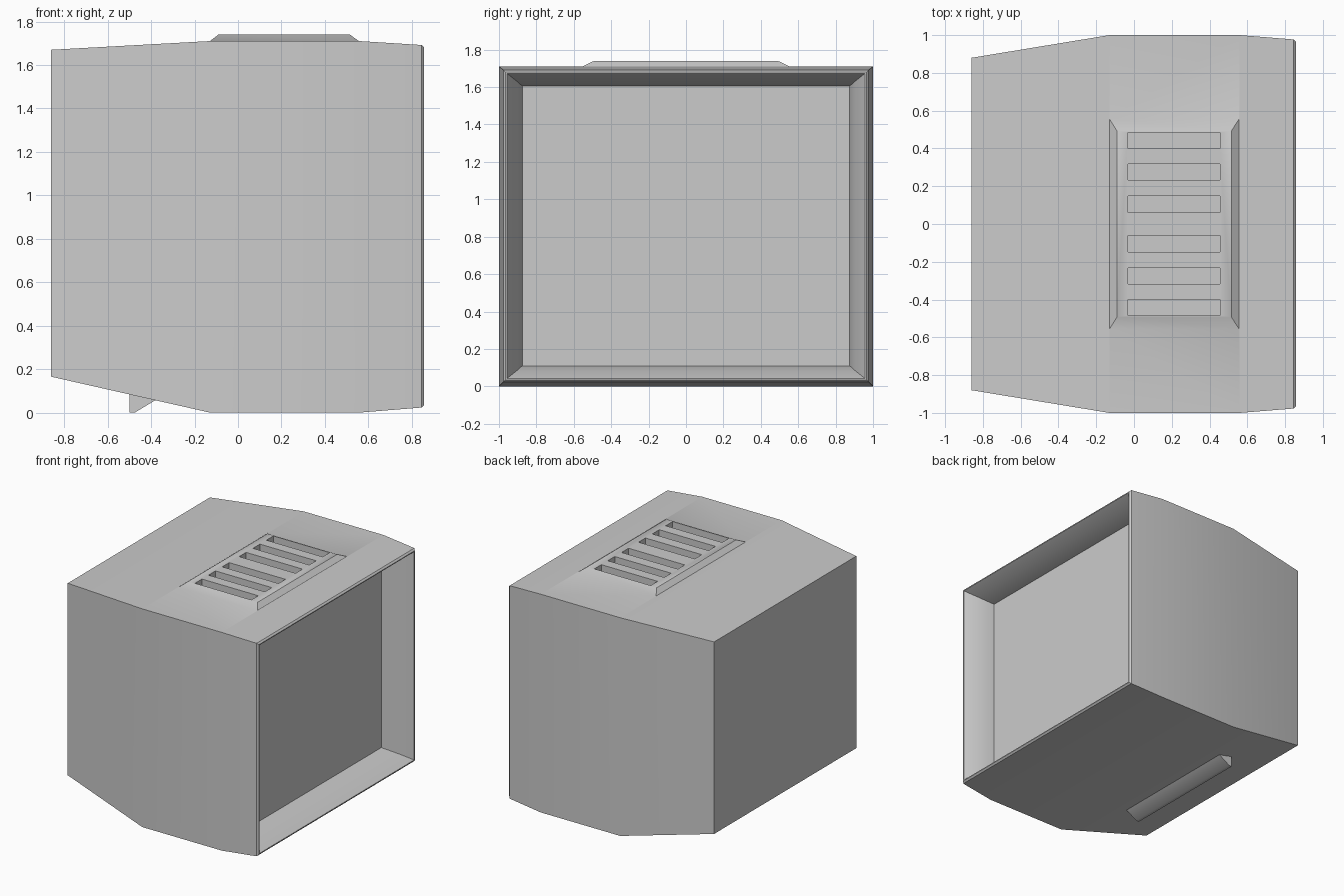
import bpy, bmesh, math

if "Cube" in bpy.data.objects:
    bpy.data.objects.remove(bpy.data.objects["Cube"])


def make_object(name, bm):
    bmesh.ops.recalc_face_normals(bm, faces=bm.faces)
    mesh = bpy.data.meshes.new(name)
    bm.to_mesh(mesh)
    bm.free()
    obj = bpy.data.objects.new(name, mesh)
    bpy.context.collection.objects.link(obj)
    return obj


def loft(name, loops):
    """Closed skin through a list of equally sized vertex loops."""
    bm = bmesh.new()
    rings = [[bm.verts.new(p) for p in loop] for loop in loops]
    for a, b in zip(rings, rings[1:]):
        n = len(a)
        for i in range(n):
            j = (i + 1) % n
            bm.faces.new((a[i], a[j], b[j], b[i]))
    bm.faces.new(rings[0])
    bm.faces.new(rings[-1])
    return make_object(name, bm)


def section(x, w, z0, z1):
    return [(x, -w, z0), (x, w, z0), (x, w, z1), (x, -w, z1)]


def slab(z, x0, x1, y0, y1):
    return [(x0, y0, z), (x1, y0, z), (x1, y1, z), (x0, y1, z)]


def boolean(obj, other, operation):
    mod = obj.modifiers.new(operation.lower(), 'BOOLEAN')
    mod.operation = operation
    mod.solver = 'EXACT'
    mod.object = other
    bpy.context.view_layer.objects.active = obj
    bpy.ops.object.modifier_apply(modifier=mod.name)
    bpy.data.objects.remove(other)


# Case: sections from the back, over the front rim, into the screen recess
case = loft("display_case", [section(*s) for s in (
    (-0.86, 0.88, 0.165, 1.67),
    (-0.13, 1.0, 0.0, 1.71),
    (0.56, 1.0, 0.0, 1.71),
    (0.845, 0.977, 0.023, 1.692),
    (0.857, 0.965, 0.035, 1.68),
    (0.857, 0.957, 0.042, 1.673),
    (0.77, 0.903, 0.085, 1.63),
    (0.63, 0.875, 0.11, 1.605))])

# Raised vent platform on the top
platform = loft("vent_platform", [
    slab(1.67, -0.129, 0.556, -0.555, 0.555),
    slab(1.71, -0.129, 0.556, -0.555, 0.555),
    slab(1.74, -0.09, 0.515, -0.492, 0.492)])
boolean(case, platform, 'UNION')

# Six vent slots
for y in (0.105, 0.275, 0.442):
    for side in (-1, 1):
        c = side * y
        slot = loft("slot_cutter", [slab(z, -0.033, 0.455, c - 0.043, c + 0.043)
                                    for z in (1.66, 1.80)])
        boolean(case, slot, 'DIFFERENCE')

# Rear support foot
profile = [(-0.5, 0.11), (-0.5, 0.0), (-0.475, 0.0), (-0.38, 0.057), (-0.38, 0.09)]
foot = loft("rear_foot", [[(x, y, z) for x, z in profile] for y in (-0.54, 0.54)])

# Smooth shading with sharp edges kept
for obj in (case, foot):
    bpy.ops.object.select_all(action='DESELECT')
    obj.select_set(True)
    bpy.context.view_layer.objects.active = obj
    bpy.ops.object.shade_smooth_by_angle(angle=math.radians(35))
